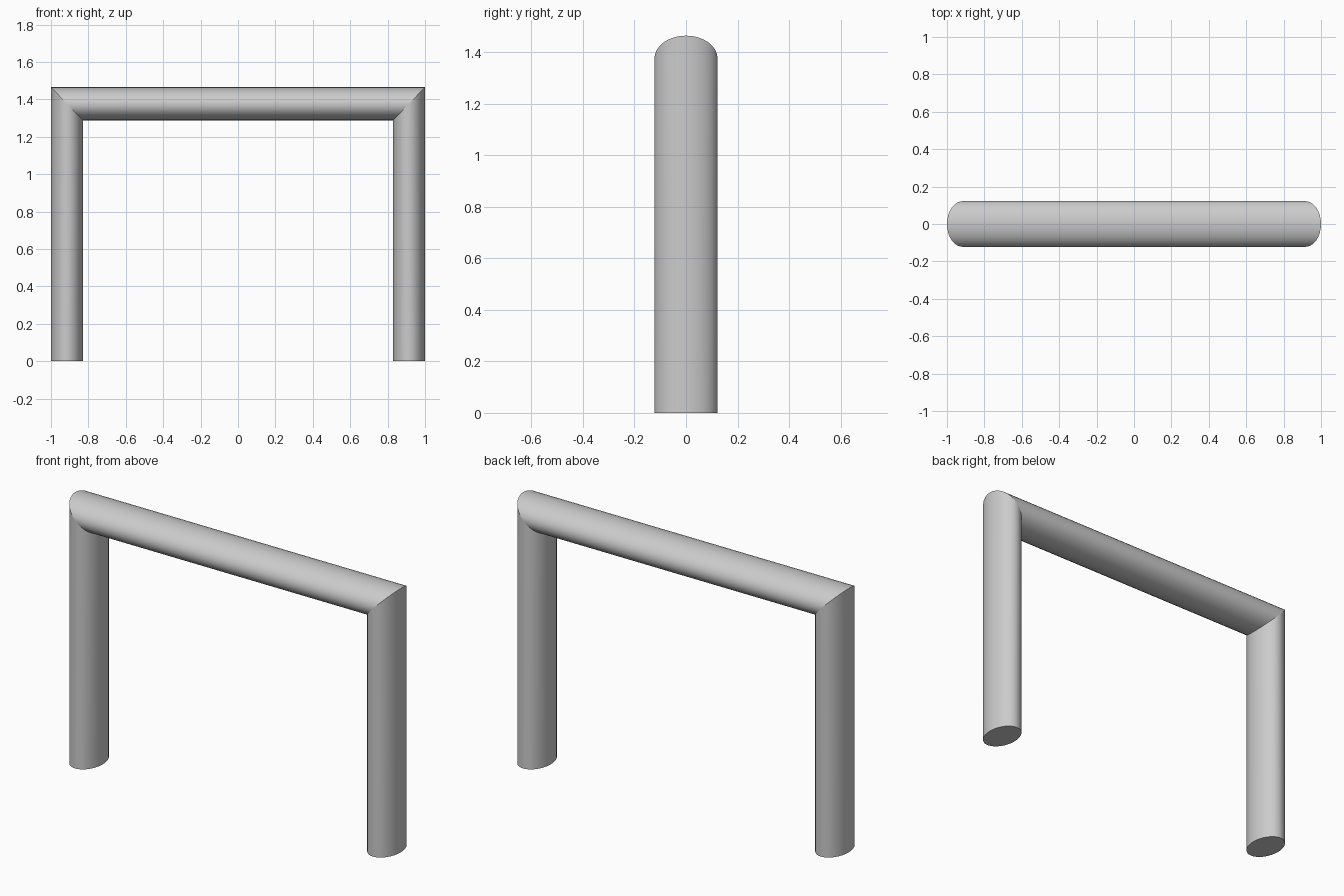
import bpy, bmesh
from math import cos, sin, pi

if "Cube" in bpy.data.objects:
    bpy.data.objects.remove(bpy.data.objects["Cube"])

SIDES = 32
DEPTH = 0.1225           # half thickness along y
CX, HX = 0.9145, 0.0855  # leg centre and half width
CZ, HZ = 1.3765, 0.0885  # crossbar centre and half height


def loft(name, start, end, caps):
    """Join two elliptical rings, each given as a function of angle."""
    bm = bmesh.new()
    angles = [2 * pi * i / SIDES for i in range(SIDES)]
    a = [bm.verts.new(start(t)) for t in angles]
    b = [bm.verts.new(end(t)) for t in angles]
    for i in range(SIDES):
        j = (i + 1) % SIDES
        bm.faces.new((a[i], a[j], b[j], b[i]))
    if caps:
        bm.faces.new(a)
    bmesh.ops.recalc_face_normals(bm, faces=bm.faces)
    # An open tube has no clear outside, so face it away from its axis
    mid = sum((v.co for v in bm.verts), bm.verts[:][0].co * 0) / len(bm.verts)
    side = max((f for f in bm.faces if len(f.verts) == 4),
               key=lambda f: abs(f.calc_center_median().y))
    if side.normal.dot(side.calc_center_median() - mid) < 0:
        bmesh.ops.reverse_faces(bm, faces=bm.faces)
    mesh = bpy.data.meshes.new(name)
    bm.to_mesh(mesh)
    bm.free()
    obj = bpy.data.objects.new(name, mesh)
    bpy.context.collection.objects.link(obj)
    bpy.ops.object.select_all(action='DESELECT')
    obj.select_set(True)
    bpy.context.view_layer.objects.active = obj
    bpy.ops.object.shade_smooth_by_angle()


def mitre(s):
    """Slanted ring where a leg meets the crossbar."""
    return lambda t: (s * (CX + HX * cos(t)), DEPTH * sin(t), CZ + HZ * cos(t))


def foot(s):
    return lambda t: (s * (CX + HX * cos(t)), DEPTH * sin(t), 0)


# Legs with closed feet
for side_name, s in (("left", -1), ("right", 1)):
    loft(side_name + "_leg", foot(s), mitre(s), True)

# Crossbar between the mitred corners
loft("crossbar", mitre(-1), mitre(1), False)
